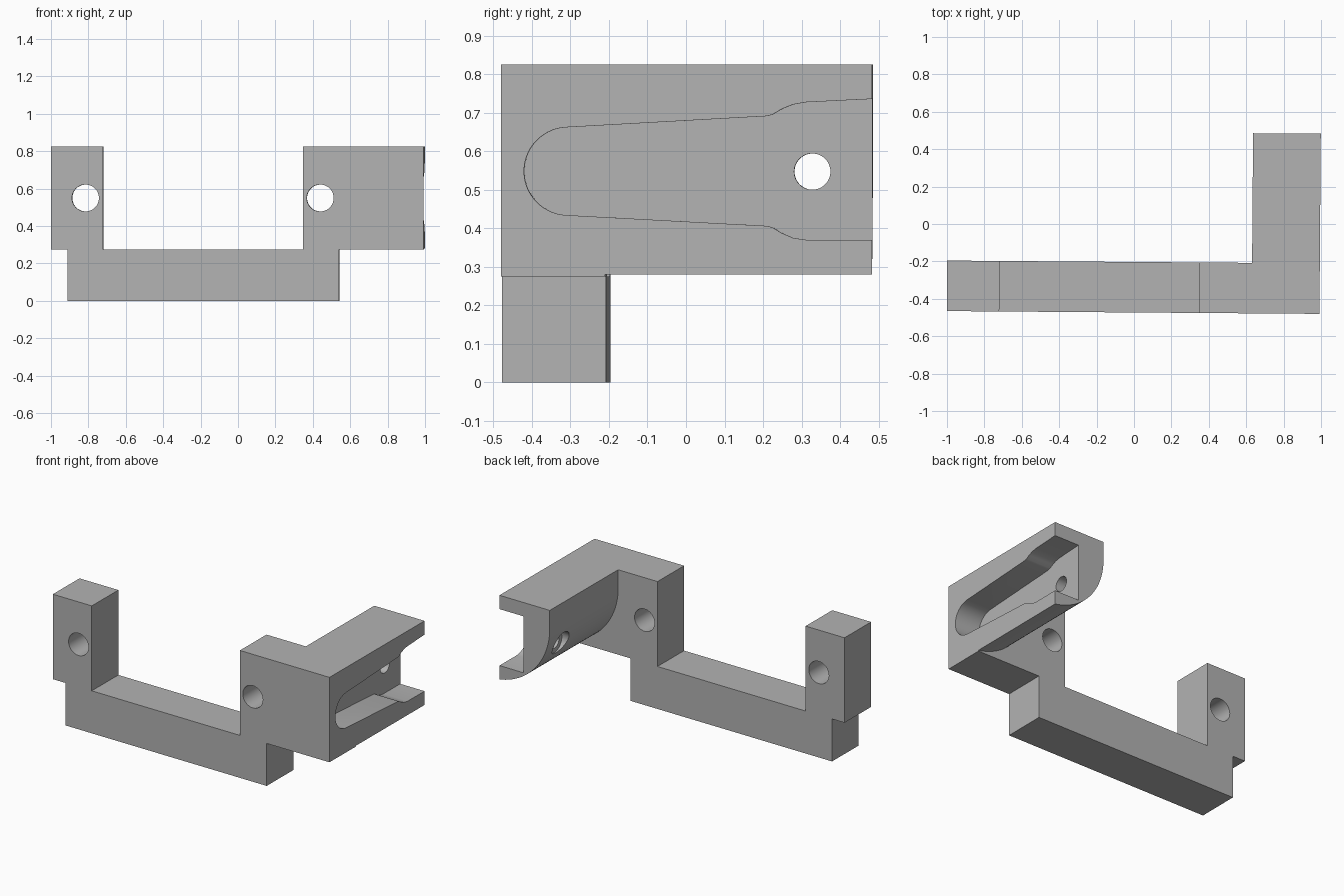
import bpy, bmesh, math
from mathutils import Vector

cube = bpy.data.objects.get("Cube")
if cube:
    bpy.data.objects.remove(cube, do_unlink=True)

grey = bpy.data.materials.new("plain_grey")
grey.use_nodes = True
grey.diffuse_color = (0.45, 0.45, 0.45, 1)
grey.node_tree.nodes["Principled BSDF"].inputs["Base Color"].default_value = (0.45, 0.45, 0.45, 1)


def prism(name, points, axis, start, end):
    """Extrude a profile of (x, z) along y, or of (y, z) along x."""
    bm = bmesh.new()
    place = (lambda a, b: (a, start, b)) if axis == "y" else (lambda a, b: (start, a, b))
    face = bm.faces.new([bm.verts.new(place(a, b)) for a, b in points])
    step = Vector((0, end - start, 0) if axis == "y" else (end - start, 0, 0))
    moved = bmesh.ops.extrude_face_region(bm, geom=[face])["geom"]
    bmesh.ops.translate(bm, vec=step, verts=[v for v in moved if isinstance(v, bmesh.types.BMVert)])
    bmesh.ops.recalc_face_normals(bm, faces=bm.faces)
    mesh = bpy.data.meshes.new(name)
    bm.to_mesh(mesh)
    bm.free()
    mesh.materials.append(grey)
    obj = bpy.data.objects.new(name, mesh)
    bpy.context.scene.collection.objects.link(obj)
    return obj


def arc(cx, cz, r, a0, a1, n):
    angles = [math.radians(a0 + (a1 - a0) * i / n) for i in range(n + 1)]
    return [(cx + r * math.cos(a), cz + r * math.sin(a)) for a in angles]


def circle(cx, cz, r, n=48):
    return arc(cx, cz, r, 0, 360, n)[:-1]


def combine(target, tool, operation):
    bpy.context.view_layer.objects.active = target
    mod = target.modifiers.new(operation.lower(), "BOOLEAN")
    mod.operation, mod.solver, mod.object = operation, "EXACT", tool
    bpy.ops.object.modifier_apply(modifier=mod.name)
    bpy.data.objects.remove(tool, do_unlink=True)


# Crossbar with two upright ends
TOP, MID, LEFT, RIGHT = 0.825, 0.275, -0.997, 0.995
bracket = prism("bracket", [
    (-0.907, 0), (0.543, 0), (0.543, MID), (RIGHT, MID), (RIGHT, TOP),
    (0.35, TOP), (0.35, MID), (-0.717, MID), (-0.717, TOP),
    (LEFT, TOP), (LEFT, MID), (-0.907, MID)], "y", -0.473, -0.203)

# Rearward arm with a rounded lower inside edge
R = 0.43
inner = 0.633
stop = 180 + math.degrees(math.acos((inner + R - RIGHT) / R))
arm = prism("arm", [(RIGHT, TOP), (inner, TOP)] + arc(inner + R, 0.705, R, 180, stop, 28),
            "y", -0.3, 0.49)
combine(bracket, arm, "UNION")

# Tapered slot in the outer side, flaring toward the open back end
slot_points = arc(-0.299, 0.548, 0.114, 93, 267, 28)
slot_points += [(0.218, 0.406), (0.232, 0.402), (0.255, 0.388), (0.285, 0.375), (0.318, 0.37),
                (0.6, 0.37), (0.6, 0.741), (0.318, 0.727), (0.285, 0.721), (0.255, 0.709),
                (0.232, 0.695), (0.218, 0.691)]
combine(bracket, prism("slot_cutter", slot_points, "x", 0.82, 1.2), "DIFFERENCE")

# Bolt holes through the uprights, and a counterbored hole through the arm
for x in (-0.812, 0.443):
    combine(bracket, prism("bolt_cutter", circle(x, 0.55, 0.072), "y", -0.8, 0.1), "DIFFERENCE")
for radius, depth in ((0.047, 1.2), (0.075, 0.71)):
    combine(bracket, prism("arm_hole_cutter", circle(0.334, 0.547, radius), "x", 0.5, depth), "DIFFERENCE")

# Slight turn and edge-aware smooth shading
bracket.rotation_euler.z = -0.0075
bpy.ops.object.select_all(action="DESELECT")
bracket.select_set(True)
bpy.context.view_layer.objects.active = bracket
bpy.ops.object.shade_smooth_by_angle(angle=math.radians(25))
